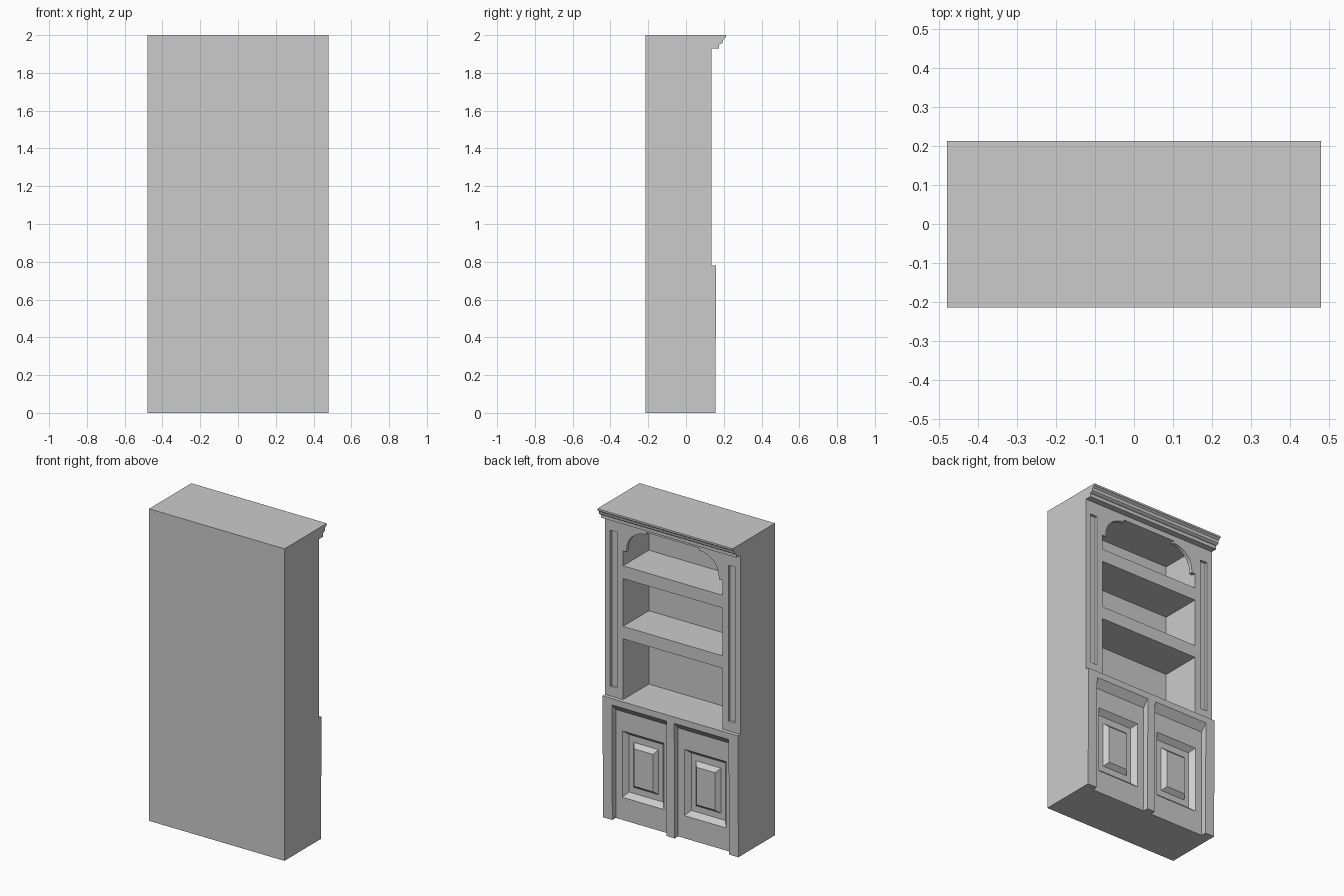
import bpy, bmesh, math

if "Cube" in bpy.data.objects:
    bpy.data.objects.remove(bpy.data.objects["Cube"])

W = 0.48                       # half width
BACK, FRONT = -0.215, 0.135    # rear wall and upper front plane
DOOR_Y = 0.12                  # door face plane


def finish(name, bm):
    bmesh.ops.recalc_face_normals(bm, faces=bm.faces)
    me = bpy.data.meshes.new(name)
    bm.to_mesh(me)
    bm.free()
    ob = bpy.data.objects.new(name, me)
    bpy.context.collection.objects.link(ob)
    return ob


def prism(name, pts, axis, lo, hi):
    """Extrude a profile: (y, z) along x, or (x, z) along y."""
    place = {'x': lambda p, t: (t, p[0], p[1]),
             'y': lambda p, t: (p[0], t, p[1])}[axis]
    bm = bmesh.new()
    a = [bm.verts.new(place(p, lo)) for p in pts]
    b = [bm.verts.new(place(p, hi)) for p in pts]
    bm.faces.new(a)
    bm.faces.new(b[::-1])
    for i in range(len(pts)):
        j = (i + 1) % len(pts)
        bm.faces.new((a[i], a[j], b[j], b[i]))
    return finish(name, bm)


def box(name, x0, x1, y0, y1, z0, z1):
    return prism(name, [(y0, z0), (y1, z0), (y1, z1), (y0, z1)], 'x', x0, x1)


def carve(target, cutter):
    cutter.hide_render = True
    mod = target.modifiers.new("carve", 'BOOLEAN')
    mod.operation = 'DIFFERENCE'
    mod.solver = 'EXACT'
    mod.object = cutter
    bpy.context.view_layer.objects.active = target
    bpy.ops.object.modifier_apply(modifier=mod.name)
    bpy.data.objects.remove(cutter)


# Carcass: side profile with the deeper lower cabinet
carcass = prism("carcass", [(BACK, 0), (0.155, 0), (0.16, 0.78), (FRONT, 0.78),
                            (FRONT, 2), (BACK, 2)], 'x', -W, W)

# Open shelf bay
carve(carcass, box("bay_cutter", -0.352, 0.352, -0.127, 0.3, 0.78, 1.895))

for s in (-1, 1):
    # Pilaster grooves
    x0, x1 = sorted((s * 0.395, s * 0.443))
    carve(carcass, box("groove_cutter", x0, x1, 0.118, 0.3, 0.842, 1.842))
    # Door recesses with a sloping head, open at the floor
    x0, x1 = sorted((s * 0.028, s * 0.414))
    carve(carcass, prism("recess_cutter", [(DOOR_Y, -0.1), (0.2, -0.1), (0.2, 0.785),
                                           (DOOR_Y, 0.695)], 'x', x0, x1))

# Open the carcass where the doors fill the recesses
bm = bmesh.new()
bm.from_mesh(carcass.data)
hidden = [f for f in bm.faces if all(abs(v.co.y - DOOR_Y) < 1e-4 for v in f.verts)]
bmesh.ops.delete(bm, geom=hidden, context='FACES')
bm.to_mesh(carcass.data)
bm.free()


# Raised-panel doors: nested rectangles bridged from edge to field
def door(name, s):
    rings = [(0.028, 0.414, 0, 0.695, DOOR_Y),
             (0.073, 0.368, 0.145, 0.57, DOOR_Y),
             (0.100, 0.341, 0.173, 0.542, 0.088),
             (0.132, 0.309, 0.212, 0.500, 0.088),
             (0.154, 0.287, 0.235, 0.475, 0.115)]
    bm = bmesh.new()
    loops = [[bm.verts.new((s * x, y, z)) for x, z in
              ((x0, z0), (x1, z0), (x1, z1), (x0, z1))] for x0, x1, z0, z1, y in rings]
    for a, b in zip(loops, loops[1:]):
        for i in range(4):
            j = (i + 1) % 4
            bm.faces.new((a[i], a[j], b[j], b[i]))
    field = bm.faces.new(loops[-1])
    ob = finish(name, bm)
    # Face the open sheet outward
    if ob.data.polygons[-1].normal.y < 0:
        ob.data.flip_normals()
    return ob


door("door_left", 1)
door("door_right", -1)

# Shelves
for name, z0, z1 in (("lower_shelf", 1.17, 1.25), ("upper_shelf", 1.556, 1.638)):
    box(name, -0.352, 0.352, -0.127, FRONT, z0, z1)

# Curved corner brackets of the arched opening
arc = [(0.19 + 0.137 * math.sin(t), 1.75 + 0.13 * math.cos(t))
       for t in (math.pi / 2 * i / 10 for i in range(11))]
bracket = [(0.352, 1.895), (0.19, 1.895)] + arc + [(0.327, 1.733), (0.352, 1.733)]
for name, s in (("bracket_left", 1), ("bracket_right", -1)):
    prism(name, [(s * x, z) for x, z in bracket], 'y', 0.112, FRONT)

# Stepped cornice
prism("cornice", [(FRONT, 2), (0.213, 2), (0.213, 1.988), (0.204, 1.983), (0.198, 1.978),
                  (0.194, 1.96), (0.184, 1.953), (0.175, 1.95), (0.175, 1.928),
                  (FRONT, 1.928)], 'x', -W, W)
